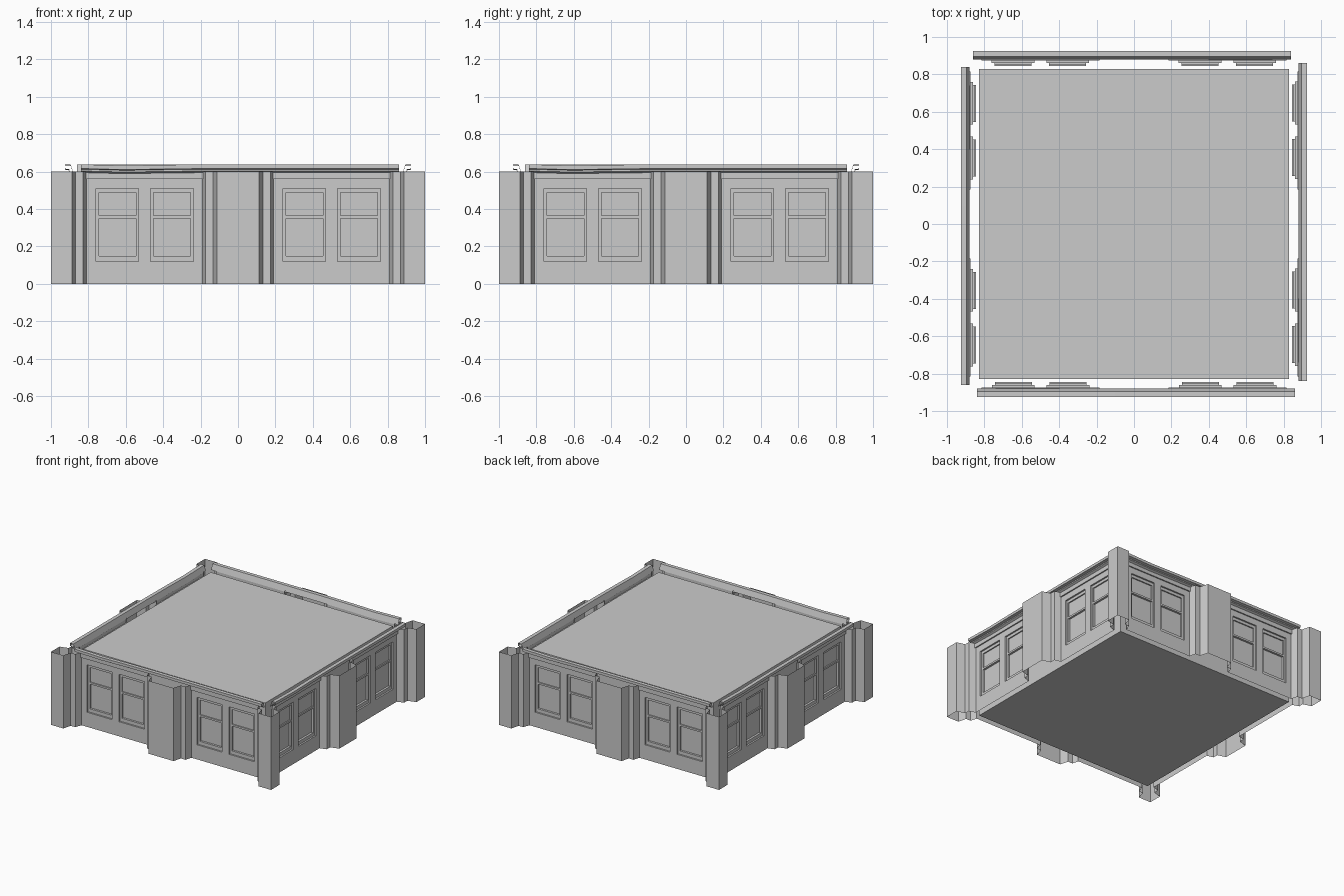
import bpy, math

if "Cube" in bpy.data.objects:
    bpy.data.objects.remove(bpy.data.objects["Cube"])

WALL_Y, H = -0.875, 0.60


def make(name, quads):
    verts = [v for q in quads for v in q]
    faces = [tuple(range(4 * i, 4 * i + 4)) for i in range(len(quads))]
    me = bpy.data.meshes.new(name)
    me.from_pydata(verts, [], faces)
    me.update()
    # the same part on all four sides
    for i, side in enumerate(("front", "right", "back", "left")):
        ob = bpy.data.objects.new(f"{name}_{side}", me)
        ob.rotation_euler.z = i * math.pi / 2
        bpy.context.collection.objects.link(ob)


def corners(r, y):
    x0, x1, z0, z1 = r
    return [(x0, y, z0), (x1, y, z0), (x1, y, z1), (x0, y, z1)]


def panel(r, y, holes):
    """Flat sheet with rectangular holes."""
    xs = sorted({r[0], r[1], *[v for h in holes for v in h[:2]]})
    zs = sorted({r[2], r[3], *[v for h in holes for v in h[2:]]})
    out = []
    for a, b in zip(xs, xs[1:]):
        for c, d in zip(zs, zs[1:]):
            mx, mz = (a + b) / 2, (c + d) / 2
            if not any(h[0] < mx < h[1] and h[2] < mz < h[3] for h in holes):
                out.append(corners((a, b, c, d), y))
    return out


def reveal(r, y0, y1):
    """Four sides of a recess."""
    c, d = corners(r, y0), corners(r, y1)
    return [[c[i], c[(i + 1) % 4], d[(i + 1) % 4], d[i]] for i in range(4)]


def strip(plan, z0=0.0, z1=H):
    """Plan outline raised into upright faces."""
    return [[(*a, z0), (*b, z0), (*b, z1), (*a, z1)] for a, b in zip(plan, plan[1:])]


# walls with window openings, and the sash windows set into them
wall, sash = [], []
for bay in (-0.5, 0.5):
    opens = [(bay + c - 0.114, bay + c + 0.114, 0.12, 0.51) for c in (-0.145, 0.147)]
    b0, b1 = bay - 0.315, bay + 0.315
    wall += panel((b0, b1, 0, 0.56), WALL_Y, opens)
    # lintel band under the cornice
    wall += [[(b0, WALL_Y, 0.56), (b0, -0.885, 0.56), (b1, -0.885, 0.56), (b1, WALL_Y, 0.56)]]
    wall += [corners((b0, b1, 0.56, H), -0.885)]
    for o in opens:
        x0, x1 = o[0] + 0.015, o[1] - 0.015
        upper, lower = (x0, x1, 0.365, 0.487), (x0, x1, 0.148, 0.35)
        sash += reveal(o, WALL_Y, -0.862) + panel(o, -0.862, [upper, lower])
        for p, depth in ((upper, -0.852), (lower, -0.845)):
            sash += reveal(p, -0.862, depth) + [corners(p, depth)]
make("wall", wall)
make("sash_windows", sash)

# stepped pilaster in the middle of each side
half = [(-0.19, WALL_Y), (-0.175, -0.93), (-0.133, -0.93), (-0.113, -1.0)]
make("pilaster", strip(half + [(-x, y) for x, y in reversed(half)]))

# stepped corner pillar, mirrored about the diagonal
half = [(0.81, WALL_Y), (0.828, -0.93), (0.87, -0.93), (0.888, -1.0)]
make("corner_pillar", strip(half + [(1.0, -1.0)] + [(-y, -x) for x, y in reversed(half)]))

# moulded cornice, sagging slightly towards one end
profile = [(-0.88, 0.592), (-0.902, 0.603), (-0.902, 0.612), (-0.925, 0.616), (-0.925, 0.638), (-0.895, 0.638)]
stations = [(-0.84, 0), (-0.6, -0.006), (-0.37, -0.002), (-0.1, 0), (0.86, 0)]
cornice = []
for (xa, da), (xb, db) in zip(stations, stations[1:]):
    for (y0, z0), (y1, z1) in zip(profile, profile[1:]):
        cornice.append([(xa, y0, z0 + da), (xb, y0, z0 + db), (xb, y1, z1 + db), (xa, y1, z1 + da)])
    cornice.append([(xb, -0.895, 0.638 + db), (xb, -0.88, 0.592 + db),
                    (xa, -0.88, 0.592 + da), (xa, -0.895, 0.638 + da)])
make("cornice", cornice)

# core block giving the floor and the flat roof
bpy.ops.mesh.primitive_cube_add(size=1, location=(0, 0, H / 2 + 0.001))
core = bpy.context.object
core.name = "floor_and_roof_core"
core.scale = (1.655, 1.655, H + 0.002)
